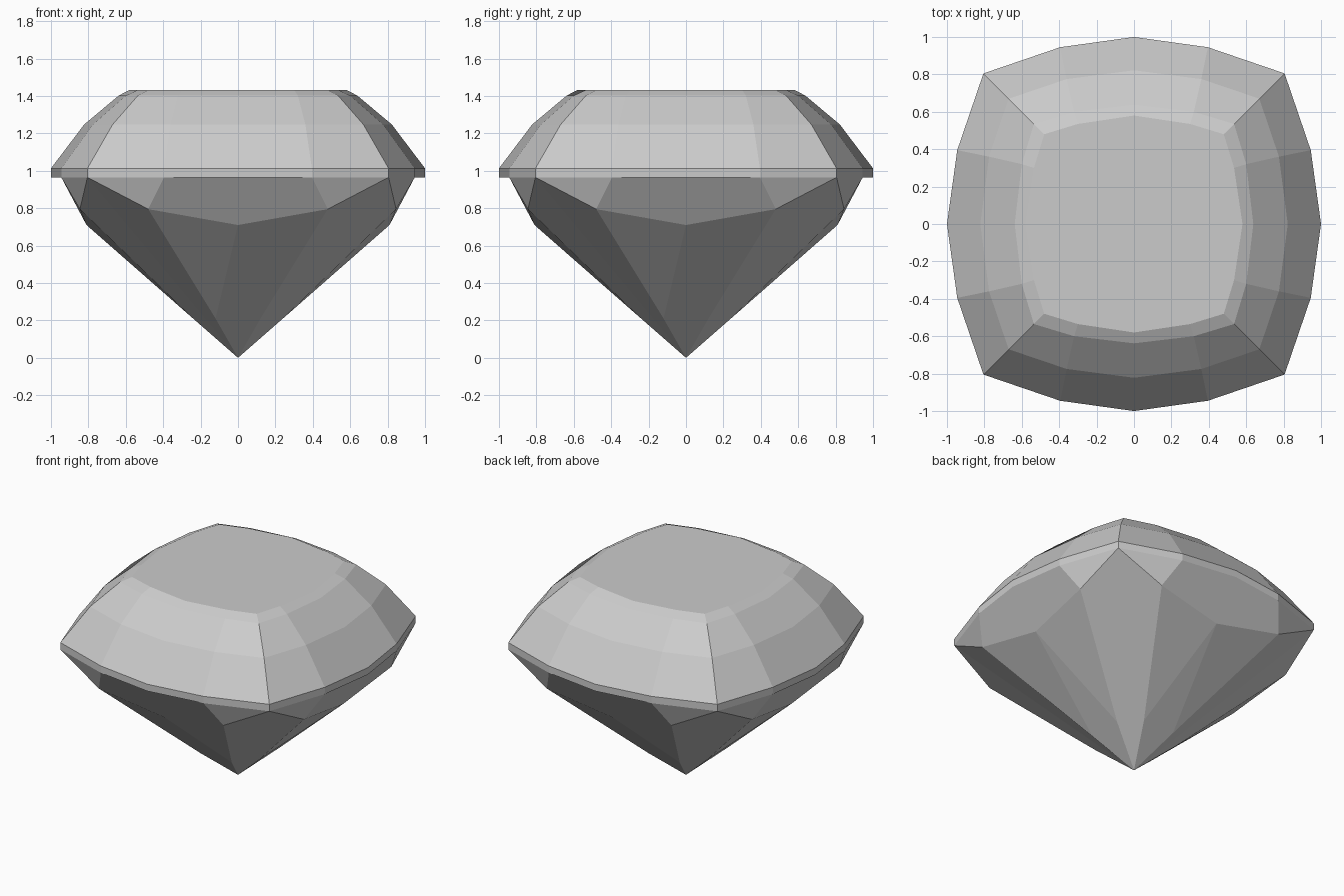
import bpy
import bmesh
from mathutils import Matrix

cube = bpy.data.objects.get("Cube")
if cube:
    bpy.data.objects.remove(cube)

# Stone colour
stone = bpy.data.materials.new("clear grey stone")
stone.use_nodes = True
COLOUR = (0.6, 0.6, 0.6, 1)
stone.diffuse_color = COLOUR
stone.node_tree.nodes["Principled BSDF"].inputs["Base Color"].default_value = COLOUR

bm = bmesh.new()


def facet(points):
    bm.faces.new([bm.verts.new(p) for p in points])


def mirrored(points):
    return [(-x, y, z) for x, y, z in reversed(points)]


def half_ring(corner, x, y, side, z):
    """Corner, shoulder and middle points of the front side of a level."""
    return [(corner, -corner, z), (x, -y, z), (0, -side, z)]


# Levels of the cushion outline, from lower girdle to table
levels = [
    half_ring(0.805, 0.395, 0.945, 1.0, 0.965),
    half_ring(0.805, 0.395, 0.945, 1.0, 1.013),
    half_ring(0.67, 0.36, 0.775, 0.822, 1.248),
    half_ring(0.535, 0.32, 0.60, 0.638, 1.402),
    half_ring(0.48, 0.30, 0.535, 0.58, 1.432),
]

# Girdle and crown: one wide facet and two shoulder facets per level
for low, high in zip(levels, levels[1:]):
    shoulder = [low[1], low[0], high[0], high[1]]
    facet(shoulder)
    facet(mirrored(shoulder))
    low_left, high_left = mirrored(low[1:2]), mirrored(high[1:2])
    facet(low_left + [low[2], low[1], high[1], high[2]] + high_left)

# Pavilion: upper facets, lower halves, main facet and half a corner facet
corner, shoulder, middle = levels[0]
upper = (0.48, -0.845, 0.795)
keel = (0, -0.81, 0.71)
lower = (0.12, -0.24, 0.21)
culet = (0, 0, 0)
for shape in ([shoulder, upper, corner],
              [keel, lower, upper],
              [corner, upper, lower, culet]):
    facet(shape)
    facet(mirrored(shape))
facet([keel] + mirrored([lower]) + [culet, lower])
facet([middle] + mirrored([shoulder]) + mirrored([upper]) + [keel, upper, shoulder])

# Repeat the front side around the stone
side = bm.faces[:]
for turn in range(1, 4):
    copy = bmesh.ops.duplicate(bm, geom=side)["geom"]
    bmesh.ops.rotate(bm, verts=[v for v in copy if isinstance(v, bmesh.types.BMVert)],
                     cent=(0, 0, 0), matrix=Matrix.Rotation(turn * 1.5707963, 3, "Z"))
bmesh.ops.remove_doubles(bm, verts=bm.verts, dist=0.001)

# Table closes the top
bmesh.ops.holes_fill(bm, edges=[e for e in bm.edges if e.is_boundary], sides=0)
bmesh.ops.recalc_face_normals(bm, faces=bm.faces)

mesh = bpy.data.meshes.new("cut_gem")
bm.to_mesh(mesh)
bm.free()
mesh.materials.append(stone)
bpy.context.collection.objects.link(bpy.data.objects.new("cut_gem", mesh))
